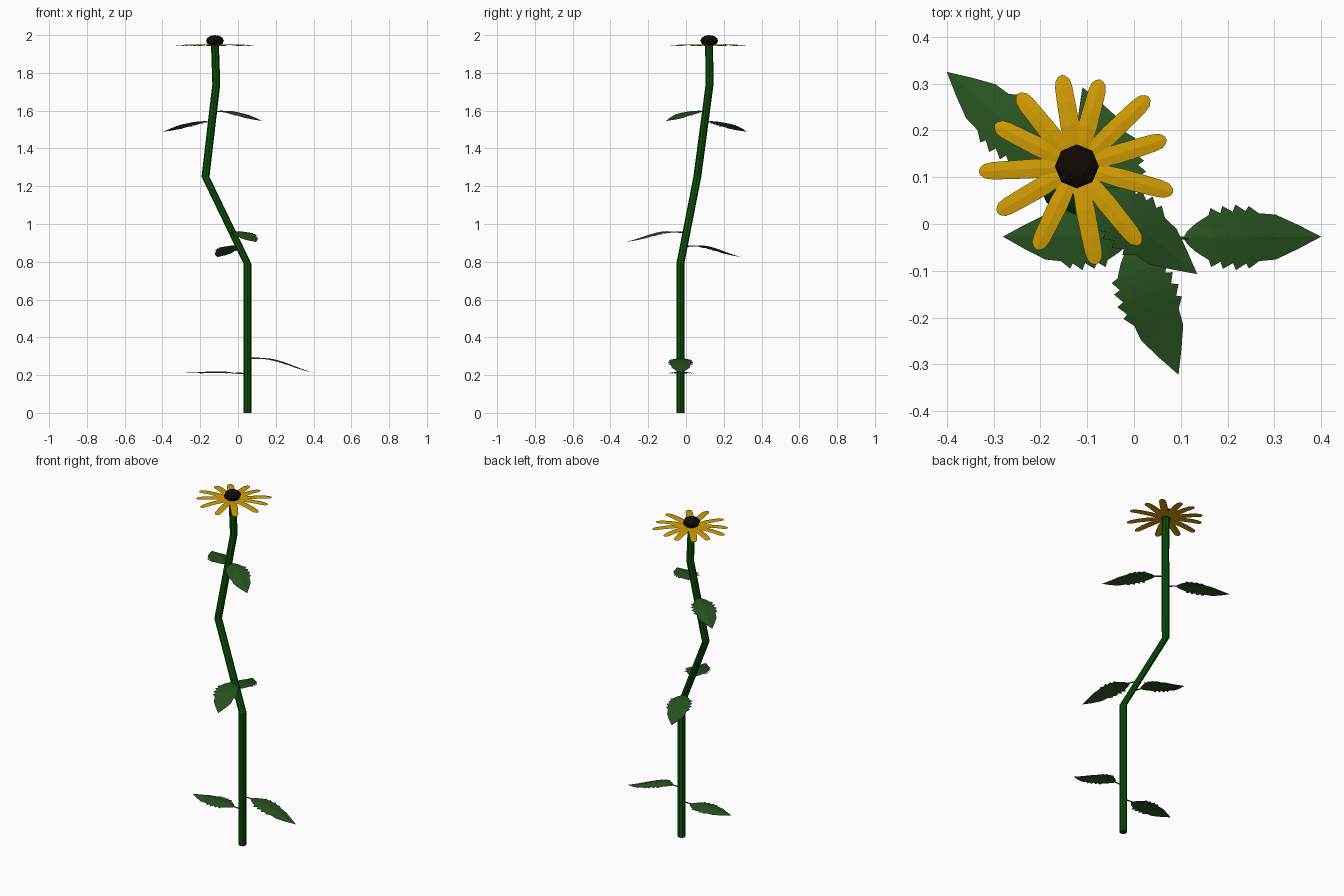
import bpy, bmesh
from math import sin, cos, pi, radians
from mathutils import Vector

if "Cube" in bpy.data.objects:
    bpy.data.objects.remove(bpy.data.objects["Cube"])


def material(name, color):
    m = bpy.data.materials.new(name)
    m.diffuse_color = (*color, 1)
    m.use_nodes = True
    m.node_tree.nodes["Principled BSDF"].inputs["Base Color"].default_value = m.diffuse_color
    return m


STEM = material("stem_green", (0.003, 0.08, 0.002))
LEAF = material("leaf_green", (0.022, 0.085, 0.015))
PETAL = material("petal_yellow", (0.65, 0.34, 0.001))
DISC = material("dark_brown", (0.005, 0.003, 0.001))


def finish(bm, name, mat, recalc=True):
    if recalc:
        bmesh.ops.recalc_face_normals(bm, faces=bm.faces)
    me = bpy.data.meshes.new(name)
    bm.to_mesh(me)
    bm.free()
    me.materials.append(mat)
    ob = bpy.data.objects.new(name, me)
    bpy.context.collection.objects.link(ob)
    return ob


def tube(bm, points, radii, sides):
    """Capped tube: level rings for upright paths, upright rings for level ones."""
    d = (points[-1] - points[0]).normalized()
    level = abs(d.z) < 0.5
    u = d.cross(Vector((0, 0, 1))).normalized() if level else Vector((1, 0, 0))
    v = u.cross(d) if level else Vector((0, 1, 0))
    rings = [[bm.verts.new(p + r * (cos(2 * pi * i / sides) * u + sin(2 * pi * i / sides) * v))
              for i in range(sides)] for p, r in zip(points, radii)]
    for a, b in zip(rings, rings[1:]):
        for i in range(sides):
            j = (i + 1) % sides
            bm.faces.new((a[i], a[j], b[j], b[i]))
    bm.faces.new(rings[0][::-1])
    bm.faces.new(rings[-1])


def blade(bm, outline, place):
    """Mirrored strip; outline is (t, half width), place maps (t, w) to a point."""
    rows = [[bm.verts.new(place(t, s * w)) for s in (-1, 0, 1)] if w > 0
            else [bm.verts.new(place(t, 0))] * 3 for t, w in outline]
    for a, b in zip(rows, rows[1:]):
        for k in (0, 1):
            vs = list(dict.fromkeys((a[k], b[k], b[k + 1], a[k + 1])))
            bm.faces.new(vs)
    bm.normal_update()
    for f in bm.faces:
        if f.normal.z < 0:
            f.normal_flip()


# Stem: bent eight-sided tube
path = [Vector(p) for p in ((0.05, -0.03, 0), (0.05, -0.03, 0.79), (-0.172, 0.06, 1.25),
                            (-0.115, 0.125, 1.74), (-0.122, 0.122, 1.95))]
bm = bmesh.new()
tube(bm, path, [0.021] * 5, 8)
finish(bm, "stem", STEM)


def stem_at(z):
    for a, b in zip(path, path[1:]):
        if a.z <= z <= b.z:
            return a.lerp(b, (z - a.z) / (b.z - a.z))


# Leaves: serrated blades on short stalks: stem height, tip, arch
leaf_outline = [(0, 0), (0.03, 0.014), (0.09, 0.030), (0.185, 0.048), (0.20, 0.063), (0.27, 0.052),
                (0.285, 0.067), (0.36, 0.055), (0.38, 0.070), (0.455, 0.056), (0.475, 0.067),
                (0.55, 0.051), (0.67, 0.048), (0.83, 0.026), (1, 0)]
leaves = [(0.288, (0.4, -0.027, 0.213), 0.12), (0.208, (-0.28, -0.027, 0.213), 0.07),
          (0.882, (-0.11, 0.292, 0.825), 0.12), (0.955, (0.095, -0.322, 0.905), 0.13),
          (1.54, (-0.4, 0.325, 1.488), 0.09), (1.595, (0.135, -0.107, 1.545), 0.11)]
for n, (z, tip, arch) in enumerate(leaves, 1):
    root, tip = stem_at(z), Vector(tip)
    flat = Vector((tip.x - root.x, tip.y - root.y, 0)).normalized()
    side = Vector((-flat.y, flat.x, 0))
    start = root + flat * 0.055

    def on_leaf(t, w):
        p = start.lerp(tip, t) + side * w
        p.z += arch * t * (1 - t) ** 2 - 0.14 * abs(w)
        return p

    bm = bmesh.new()
    blade(bm, leaf_outline, on_leaf)
    finish(bm, f"leaf_{n}", LEAF, False)
    bm = bmesh.new()
    tube(bm, [root, on_leaf(0.04, 0)], [0.004, 0.003], 5)
    finish(bm, f"leaf_stalk_{n}", LEAF)

# Petals: twelve slightly arched, round-tipped strips at (angle, length)
cx, cy = -0.122, 0.123
petal_outline = [(0.1, 0.012), (0.25, 0.018), (0.45, 0.0205), (0.7, 0.0195), (0.86, 0.0185),
                 (0.94, 0.0155), (0.985, 0.008), (1, 0)]
petals = [(99.5, .198), (75, .192), (44, .214), (17, .2), (-15, .213), (-51, .215),
          (-79, .214), (-116, .198), (-150, .197), (-177, .21), (153, .197), (129, .2)]
bm = bmesh.new()
for deg, length in petals:
    a = radians(deg)

    def on_petal(t, w):
        r = t * length
        return (cx + r * cos(a) - w * sin(a), cy + r * sin(a) + w * cos(a),
                1.943 + 0.035 * t * (1 - t) - 0.12 * abs(w))

    blade(bm, petal_outline, on_petal)
finish(bm, "petals", PETAL, False)

# Flower centre: flattened octagonal dome
bm = bmesh.new()
bmesh.ops.create_uvsphere(bm, u_segments=8, v_segments=6, radius=1)
bmesh.ops.scale(bm, vec=(0.047, 0.047, 0.03), verts=bm.verts)
bmesh.ops.translate(bm, vec=(cx, cy, 1.97), verts=bm.verts)
finish(bm, "flower_centre", DISC)
